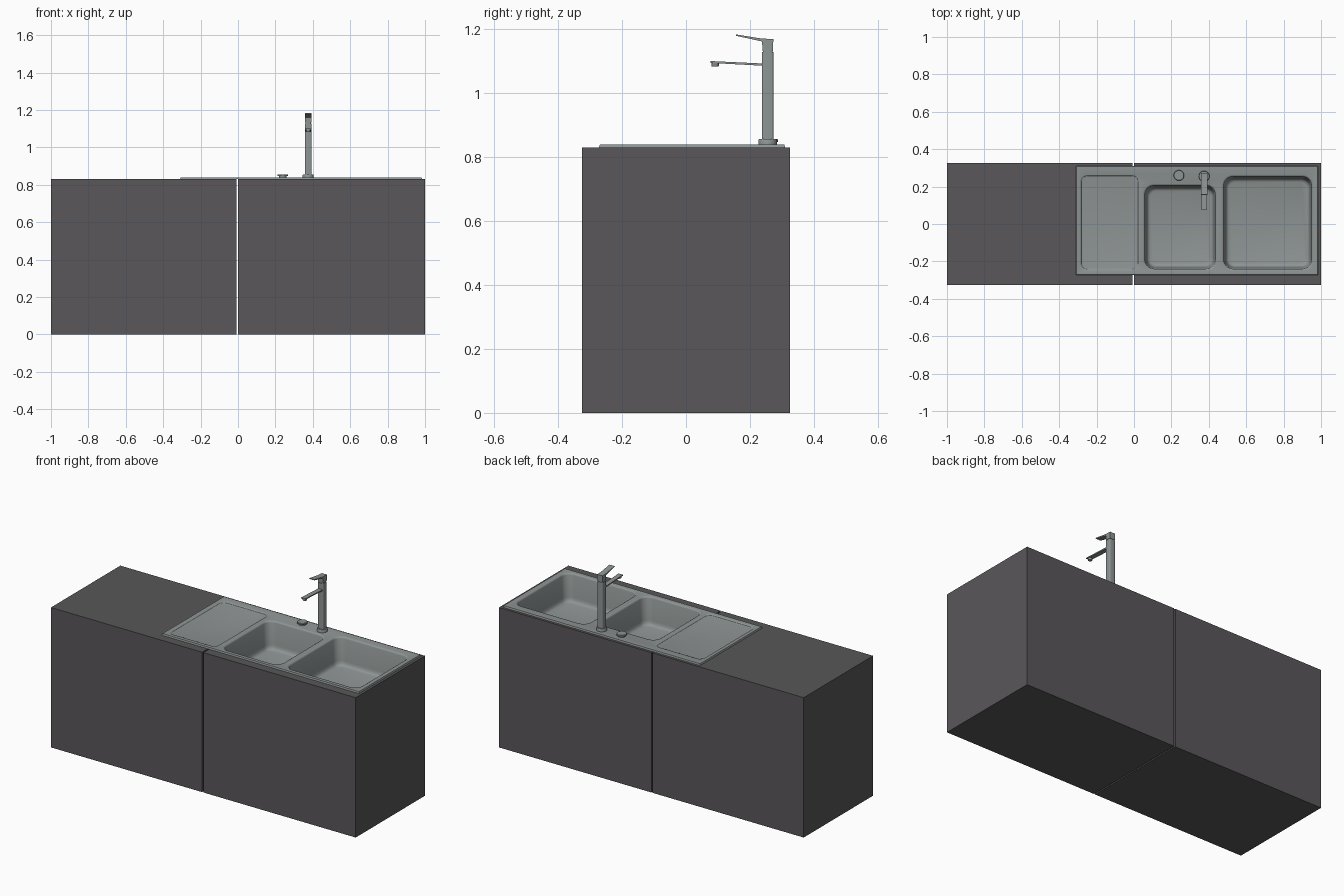
import bpy, bmesh, math
from mathutils import Vector

if "Cube" in bpy.data.objects:
    bpy.data.objects.remove(bpy.data.objects["Cube"])


def material(name, rgb):
    m = bpy.data.materials.new(name)
    m.diffuse_color = (*rgb, 1)
    m.use_nodes = True
    m.node_tree.nodes["Principled BSDF"].inputs["Base Color"].default_value = m.diffuse_color
    return m


DARK = material("dark_laminate", (0.10, 0.095, 0.10))
STEEL = material("steel", (0.27, 0.30, 0.295))


def finish(bm, name, mat, angle=35):
    me = bpy.data.meshes.new(name)
    bm.to_mesh(me)
    bm.free()
    ob = bpy.data.objects.new(name, me)
    bpy.context.collection.objects.link(ob)
    me.materials.append(mat)
    bpy.ops.object.select_all(action='DESELECT')
    ob.select_set(True)
    bpy.context.view_layer.objects.active = ob
    bpy.ops.object.shade_smooth_by_angle(angle=math.radians(angle))
    return ob


def rect_ring(bm, rect, z, r=0, inset=0, n=8):
    """Ring of vertices on a (rounded) rectangle x0, x1, y0, y1."""
    x0, x1, y0, y1 = rect
    x0, x1, y0, y1 = x0 + inset, x1 - inset, y0 + inset, y1 - inset
    r = max(r - inset * 0.5, 0)
    pts = []
    for k, (cx, cy) in enumerate([(x1 - r, y1 - r), (x0 + r, y1 - r), (x0 + r, y0 + r), (x1 - r, y0 + r)]):
        for i in range(n + 1 if r else 1):
            a = math.pi / 2 * (k + i / n)
            pts.append((cx + r * math.cos(a), cy + r * math.sin(a), z))
    return [bm.verts.new(p) for p in pts]


def bridge(bm, a, b):
    for i in range(len(a)):
        j = (i + 1) % len(a)
        bm.faces.new((a[i], a[j], b[j], b[i]))


def slab(name, rect, z0, z1, mat, pockets=(), bottom=True, edge=0.0):
    """Box whose top has rounded pockets: (rect, radius, [(inset, depth)...])."""
    bm = bmesh.new()
    base = rect_ring(bm, rect, z0)
    top = rect_ring(bm, rect, z1, inset=edge)
    bridge(bm, base, top)
    if bottom:
        bm.faces.new(base)
    loops = [top]
    for prect, r, profile in pockets:
        rings = [rect_ring(bm, prect, z1 - d, r, i) for i, d in profile]
        for a, b in zip(rings, rings[1:]):
            bridge(bm, a, b)
        bm.faces.new(rings[-1])
        loops.append(rings[0])
    if pockets:
        edges = [bm.edges.get((l[i], l[i - 1])) for l in loops for i in range(len(l))]
        bmesh.ops.triangle_fill(bm, use_beauty=True, edges=edges, normal=(0, 0, 1))
    else:
        bm.faces.new(top)
    bmesh.ops.recalc_face_normals(bm, faces=bm.faces)
    highest = max(bm.faces, key=lambda f: f.calc_center_median().z)
    if highest.normal.z < 0:
        bmesh.ops.reverse_faces(bm, faces=bm.faces)
    return finish(bm, name, mat)


def prism(name, outline, x, half_width, mat):
    """Side profile in (y, z), extruded symmetrically across x."""
    bm = bmesh.new()
    a, b = ([bm.verts.new((x + s * half_width, y, z)) for y, z in outline] for s in (-1, 1))
    bridge(bm, a, b)
    bm.faces.new(a)
    bm.faces.new(b)
    bmesh.ops.recalc_face_normals(bm, faces=bm.faces)
    return finish(bm, name, mat)


def disc_stack(name, x, y, profile, mat, n=32):
    """Round part from (radius, z) steps."""
    bm = bmesh.new()
    rings = [[bm.verts.new((x + r * math.cos(2 * math.pi * i / n), y + r * math.sin(2 * math.pi * i / n), z))
              for i in range(n)] for r, z in profile]
    for a, b in zip(rings, rings[1:]):
        bridge(bm, a, b)
    bm.faces.new(rings[0])
    bm.faces.new(rings[-1])
    bmesh.ops.recalc_face_normals(bm, faces=bm.faces)
    return finish(bm, name, mat)


def post(name, cx, cy, hx, hy, z0, z1, r):
    """Upright bar with a rounded square section."""
    bm = bmesh.new()
    rect = (cx - hx, cx + hx, cy - hy, cy + hy)
    a, b = rect_ring(bm, rect, z0, r, n=4), rect_ring(bm, rect, z1, r, n=4)
    bridge(bm, a, b)
    bm.faces.new(a)
    bm.faces.new(b)
    bmesh.ops.recalc_face_normals(bm, faces=bm.faces)
    return finish(bm, name, STEEL)


# cabinets: plain one on the left, one opened for the bowls on the right
H = 0.83
slab("cabinet_left", (-1, -0.008, -0.325, 0.325), 0, H, DARK)
opening = ((0.04, 0.965, -0.258, 0.268), 0.06, [(0, 0), (0, 0.18)])
slab("cabinet_right", (0, 1, -0.325, 0.325), 0, H, DARK, [opening])

# steel top with draining tray and two bowls
T = 0.839
bowl = [(0, 0), (0.004, 0.001), (0.008, 0.004), (0.010, 0.009), (0.019, 0.135),
        (0.022, 0.150), (0.028, 0.159), (0.038, 0.163)]
tray = [(0, 0), (0.003, 0.001), (0.006, 0.005), (0.010, 0.006)]
slab("sink_top", (-0.31, 0.985, -0.272, 0.31), H, T, STEEL, [
    ((-0.288, 0.028, -0.248, 0.263), 0.035, tray),
    ((0.048, 0.445, -0.25, 0.215), 0.055, bowl),
    ((0.47, 0.96, -0.25, 0.263), 0.055, bowl)], bottom=False, edge=0.003)

# drain knob
disc_stack("drain_knob", 0.24, 0.26, [(0.02, T), (0.02, 0.846), (0.028, 0.847), (0.028, 0.854), (0.026, 0.856)], STEEL)

# tap
FX, FY = 0.375, 0.255
disc_stack("tap_base", FX, FY, [(0.029, T), (0.029, 0.853), (0.027, 0.856)], STEEL)
post("tap_column", FX, FY, 0.018, 0.018, T, 1.128, 0.005)
post("tap_neck", FX, FY, 0.015, 0.015, 1.126, 1.135, 0.005)
prism("tap_handle", [(0.239, 1.132), (0.272, 1.132), (0.273, 1.169), (0.238, 1.170),
                     (0.157, 1.183), (0.156, 1.179), (0.238, 1.161)], FX, 0.017, STEEL)
prism("tap_spout", [(0.245, 1.085), (0.245, 1.092), (0.076, 1.100), (0.076, 1.094)], FX, 0.014, STEEL)
disc_stack("spout_nozzle", FX, 0.091, [(0.011, 1.083), (0.012, 1.085), (0.012, 1.096)], STEEL, 24)
